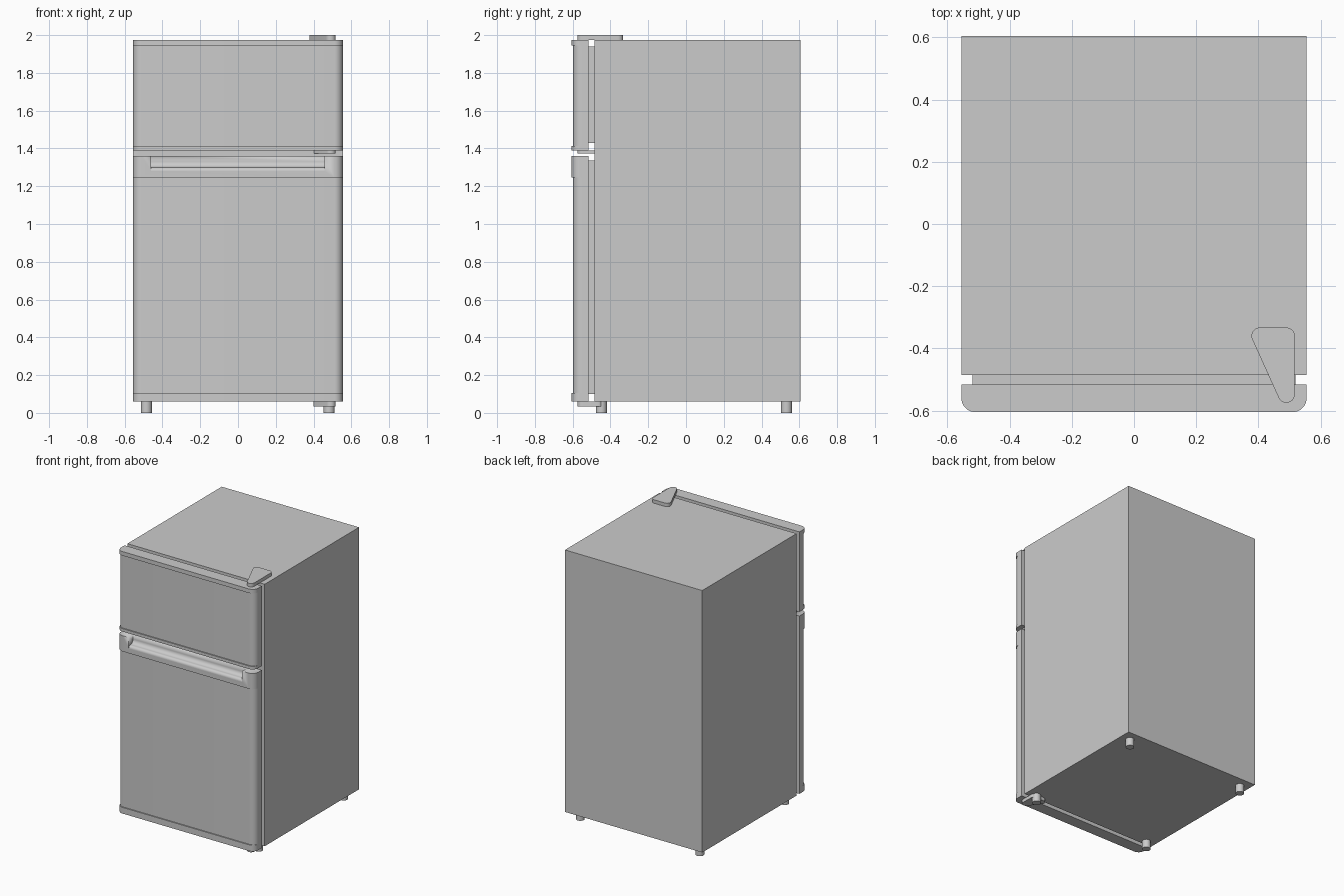
import bpy, bmesh, math
from mathutils import Vector

if "Cube" in bpy.data.objects:
    bpy.data.objects.remove(bpy.data.objects["Cube"])


def extrude(name, profile, a, b, axis="z", smooth=True):
    """Extrude a closed 2D profile: xy along z, or yz along x."""
    bm = bmesh.new()
    place = (lambda p, h: (p[0], p[1], h)) if axis == "z" else (lambda p, h: (h, p[0], p[1]))
    face = bm.faces.new([bm.verts.new(place(p, a)) for p in profile])
    new = bmesh.ops.extrude_face_region(bm, geom=[face])["geom"]
    move = Vector(place((0, 0), b - a))
    bmesh.ops.translate(bm, vec=move, verts=[g for g in new if isinstance(g, bmesh.types.BMVert)])
    bmesh.ops.recalc_face_normals(bm, faces=bm.faces)
    me = bpy.data.meshes.new(name)
    bm.to_mesh(me)
    bm.free()
    ob = bpy.data.objects.new(name, me)
    bpy.context.collection.objects.link(ob)
    if smooth:
        bpy.ops.object.select_all(action="DESELECT")
        ob.select_set(True)
        bpy.context.view_layer.objects.active = ob
        bpy.ops.object.shade_smooth_by_angle(angle=math.radians(35))
    return ob


def arc(cx, cy, r, start, end, n=10):
    return [(cx + r * math.cos(math.radians(start + (end - start) * i / n)),
             cy + r * math.sin(math.radians(start + (end - start) * i / n))) for i in range(n + 1)]


def rect(x0, x1, y0, y1):
    return [(x0, y0), (x1, y0), (x1, y1), (x0, y1)]


def door_profile(front, r=0.045, w=0.555, back=-0.517):
    return ([(w, back), (-w, back)] + arc(-w + r, front + r, r, 180, 270)
            + arc(w - r, front + r, r, 270, 360))


def hinge_profile(back):
    """Rounded triangle with its tip towards the front."""
    r, y = 0.027, back - 0.027
    left = 0.407 if back < -0.4 else 0.405
    if back < -0.4:
        left = 0.427
    slope = math.degrees(math.atan2(0.49 - left, y + 0.548))
    return (arc(0.49, y, r, 0, 90) + arc(left, y, r, 90, 180 + slope)
            + arc(0.49, -0.548, r, 180 + slope, 360))


# Cabinet
extrude("cabinet", rect(-0.555, 0.555, -0.485, 0.605), 0.06, 1.975, smooth=False)

# Door gaskets
for name, z0, z1 in (("upper_gasket", 1.43, 1.94), ("lower_gasket", 0.10, 1.335)):
    extrude(name, rect(-0.52, 0.52, -0.517, -0.485), z0, z1, smooth=False)

# Door panels and their raised trims
panel, trim = door_profile(-0.597), door_profile(-0.605)
extrude("freezer_door_panel", panel, 1.412, 1.945)
extrude("freezer_door_top_trim", trim, 1.945, 1.975)
extrude("freezer_door_bottom_trim", trim, 1.39, 1.412)
extrude("main_door_panel", panel, 0.105, 1.245)
extrude("main_door_bottom_trim", trim, 0.06, 0.105)
handle = extrude("main_door_handle_trim", trim, 1.245, 1.36)

# Scooped finger pull cut into the handle trim
scoop = ([(-0.65, 1.40), (-0.555, 1.40)] + arc(-0.585, 1.33, 0.03, 0, -90)
         + arc(-0.585, 1.28, 0.02, 90, 180) + [(-0.65, 1.28)])
cutter = extrude("scoop_cutter", scoop, -0.46, 0.457, axis="x")
cutter.hide_render = True
cutter.display_type = "WIRE"
cut = handle.modifiers.new("scoop", "BOOLEAN")
cut.operation = "DIFFERENCE"
cut.solver = "EXACT"
cut.object = cutter
bpy.context.view_layer.objects.active = handle
bpy.ops.object.modifier_apply(modifier=cut.name)
bpy.data.objects.remove(cutter)

# Hinges
extrude("top_hinge_cover", hinge_profile(-0.333), 1.975, 2.0)
extrude("middle_hinge", hinge_profile(-0.45), 1.374, 1.39)
extrude("bottom_hinge", hinge_profile(-0.44), 0.035, 0.06)

# Feet
for side, x in (("left", -0.485), ("right", 0.482)):
    for end, y in (("front", -0.448), ("back", 0.532)):
        extrude(f"{end}_{side}_foot", arc(x, y, 0.029, 0, 345, 23), 0, 0.062)
